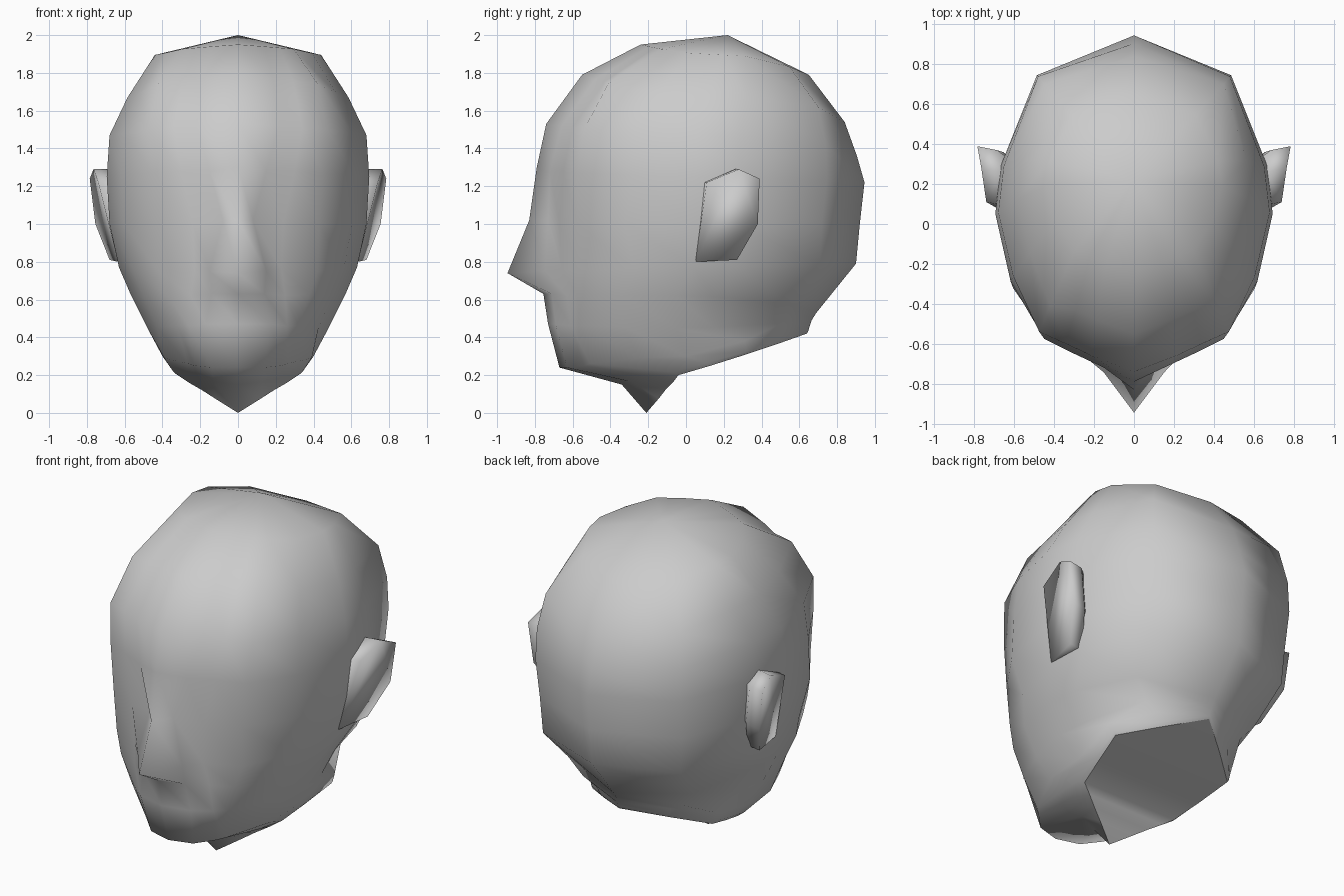
import bpy, bmesh

if "Cube" in bpy.data.objects:
    bpy.data.objects.remove(bpy.data.objects["Cube"])

# Half cross-section of the skull: (x / half width, depth from -1 front to 1 back)
SECTION = [(0, -1), (.32, -.9), (.50, -.83), (.67, -.755), (.89, -.42),
           (1, -.03), (.96, .25), (.70, .77), (0, 1)]

# Rings from crown to jaw: front z, side z, back z, half width, front y, back y
RINGS = [(1.95, 1.895, 1.79, .44, -.24, .65),
         (1.79, 1.67, 1.54, .585, -.55, .84),
         (1.53, 1.47, 1.36, .68, -.74, .905),
         (1.30, 1.25, 1.22, .695, -.79, .945),
         (1.02, 1.00, 1.00, .68, -.83, .92),
         (.74, .77, .79, .63, -.76, .90),
         (.63, .62, .53, .565, -.755, .69),
         (.47, .45, .49, .48, -.73, .665),
         (.24, .29, .46, .40, -.67, .655)]

# Skull, face and jaw details replacing ring points: (ring, column) -> position
SKULL = {(1, 3): (.42, -.41, 1.745), (1, 7): (.45, .70, 1.62),
         (2, 3): (.475, -.54, 1.50), (2, 7): (.48, .74, 1.42),
         (5, 7): (.46, .71, .78), (6, 7): (.42, .53, .58)}
FACE = {(3, 1): (.15, -.72, 1.28), (3, 2): (.30, -.65, 1.28),
        (3, 3): (.45, -.575, 1.27), (4, 1): (.08, -.73, 1.02),
        (4, 2): (.24, -.67, 1.00), (4, 3): (.43, -.575, 1.00),
        (5, 0): (0, -.945, .74), (5, 1): (.15, -.745, .75),
        (5, 2): (.23, -.66, .76), (6, 1): (.14, -.71, .63),
        (6, 2): (.25, -.63, .62), (7, 1): (.17, -.69, .47),
        (7, 2): (.26, -.61, .46), (8, 1): (.14, -.63, .24),
        (8, 2): (.23, -.54, .25), (8, 4): (.39, -.25, .29),
        (8, 5): (.40, 0, .30), (8, 6): (.43, .31, .38), (8, 7): (.25, .50, .43)}
DETAIL = {**SKULL, **FACE}

# Underside ring behind the chin, and the edge of the neck cut
UNDER = [(0, -.34, .15), (.13, -.29, .165), (.20, -.25, .18), (.27, -.20, .195),
         (.34, -.07, .215), (.375, .11, .265), (.41, .32, .325),
         (.23, .485, .38), (0, .648, .435)]
NECK = [(0, -.21, 0), (.12, -.145, .075), (.19, -.11, .12), (.26, -.07, .16),
        (.32, -.04, .20), (.36, .13, .25), (.40, .32, .31),
        (.22, .47, .36), (0, .64, .42)]


def half_ring(i, ring):
    zf, zs, zb, w, yf, yb = ring
    pts = []
    for c, (u, s) in enumerate(SECTION):
        z = zs + ((zf if s < 0 else zb) - zs) * s * s
        pts.append(DETAIL.get((i, c), (u * w, (yf + yb) / 2 + s * (yb - yf) / 2, z)))
    return pts


def bridge(bm, a, b):
    n = len(a)
    for i in range(n):
        j = (i + 1) % n
        bm.faces.new((a[i], a[j], b[j], b[i]))


def finish(bm, name, sharp_loop=()):
    bmesh.ops.recalc_face_normals(bm, faces=bm.faces)
    for f in bm.faces:
        f.smooth = True
    for i, v in enumerate(sharp_loop):
        bm.edges.get((sharp_loop[i - 1], v)).smooth = False
    mesh = bpy.data.meshes.new(name)
    bm.to_mesh(mesh)
    bm.free()
    obj = bpy.data.objects.new(name, mesh)
    bpy.context.collection.objects.link(obj)
    return obj


# Head: lofted rings and crown fan
bm = bmesh.new()
loops = []
for half in [half_ring(i, r) for i, r in enumerate(RINGS)] + [UNDER, NECK]:
    full = half + [(-x, y, z) for x, y, z in half[-2:0:-1]]
    loops.append([bm.verts.new(p) for p in full])
for a, b in zip(loops, loops[1:]):
    bridge(bm, a, b)
crown = bm.verts.new((0, .22, 2))
n = len(loops[0])
for i in range(n):
    bm.faces.new((crown, loops[0][i], loops[0][(i + 1) % n]))

# Neck cut: strips from side to side with a sharp rim
rim = loops[-1]
bm.faces.new((rim[0], rim[1], rim[-1]))
bm.faces.new((rim[7], rim[8], rim[9]))
for i in range(1, 7):
    bm.faces.new((rim[i], rim[i + 1], rim[-i - 1], rim[-i]))
finish(bm, "head", rim)

# Ears: outer outline, rim thickness and a root buried in the head
EAR = [(.74, .11, 1.22), (.765, .28, 1.29), (.785, .39, 1.24),
       (.755, .38, 1.00), (.68, .27, .81), (.635, .05, .80)]
for side, name in ((1, "right_ear"), (-1, "left_ear")):
    bm = bmesh.new()
    outer = [bm.verts.new((side * x, y, z)) for x, y, z in EAR]
    inner = [bm.verts.new((side * (x - .10), y - .02, z)) for x, y, z in EAR]
    root = [bm.verts.new((side * .56, .06 + (y - .06) * .65, 1.03 + (z - 1.03) * .8))
            for x, y, z in EAR]
    bm.faces.new(outer)
    bridge(bm, outer, inner)
    bridge(bm, inner, root)
    bm.faces.new(root)
    finish(bm, name)
